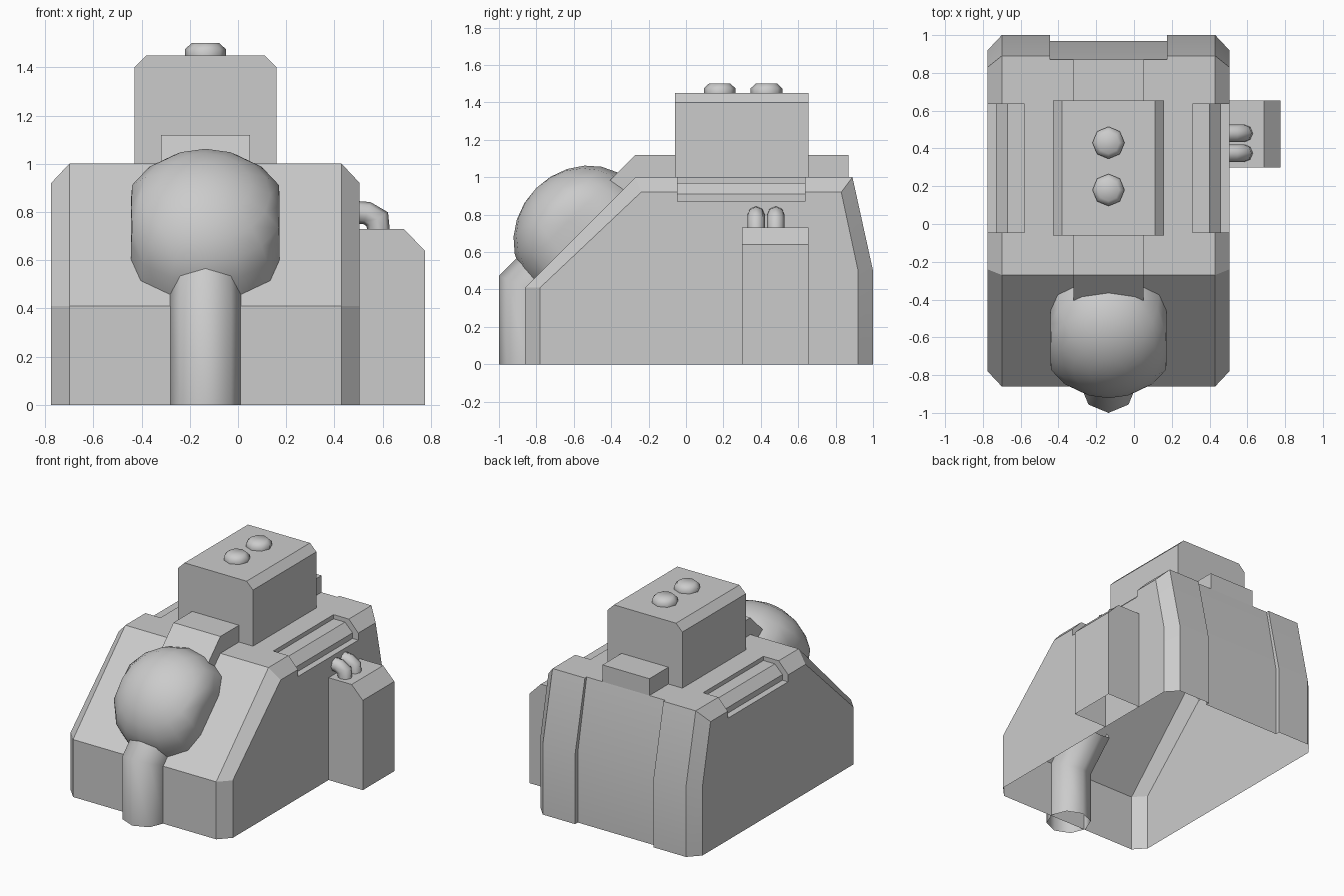
import bpy, bmesh, math
from mathutils import Vector, Matrix

if "Cube" in bpy.data.objects:
    bpy.data.objects.remove(bpy.data.objects["Cube"])

CX = -0.135  # symmetry plane of the main body


def finish(name, bm, angle=30, open_bottom=True):
    bmesh.ops.recalc_face_normals(bm, faces=bm.faces[:])
    if open_bottom:
        drop_bottom(bm)
    me = bpy.data.meshes.new(name)
    bm.to_mesh(me)
    bm.free()
    ob = bpy.data.objects.new(name, me)
    bpy.context.collection.objects.link(ob)
    smooth(ob, angle)
    return ob


def smooth(ob, angle):
    bpy.ops.object.select_all(action='DESELECT')
    ob.select_set(True)
    bpy.context.view_layer.objects.active = ob
    bpy.ops.object.shade_smooth_by_angle(angle=math.radians(angle))


def drop_bottom(bm):
    bm.normal_update()
    down = [f for f in bm.faces if f.normal.z < -0.5]
    bmesh.ops.delete(bm, geom=down, context='FACES')


def loft(rings, caps=True):
    """Skin closed rings of points, with end caps."""
    bm = bmesh.new()
    vs = [[bm.verts.new(p) for p in r] for r in rings]
    n = len(vs[0])
    for a, b in zip(vs, vs[1:]):
        for i in range(n):
            j = (i + 1) % n
            bm.faces.new((a[i], a[j], b[j], b[i]))
    if caps:
        bm.faces.new(vs[0])
        bm.faces.new(vs[-1])
    return bm


def prism_x(name, pts, x0, x1, **kw):
    return finish(name, loft([[(x, y, z) for y, z in pts] for x in (x0, x1)]), **kw)


def prism_y(name, pts, y0, y1, **kw):
    return finish(name, loft([[(x, y, z) for x, z in pts] for y in (y0, y1)]), **kw)


def tube(name, path, r, sides=8):
    """Mitred tube along a path lying in a vertical plane."""
    path = [Vector(p) for p in path]
    dirs = [(b - a).normalized() for a, b in zip(path, path[1:])]
    side = dirs[0].cross(dirs[-1]).normalized()
    rings = []
    for i, p in enumerate(path):
        d0, d1 = dirs[max(i - 1, 0)], dirs[min(i, len(dirs) - 1)]
        t = (d0 + d1).normalized()
        up = side.cross(t) / t.dot(d0)
        rings.append([p + r * (math.cos(a) * side + math.sin(a) * up)
                      for a in (2 * math.pi * k / sides for k in range(sides))])
    return finish(name, loft(rings, caps=False), angle=60, open_bottom=False)


# Main body: side profile with chamfered ends
outer = [(-0.86, 0), (-0.86, 0.41), (-0.27, 1.0), (0.89, 1.0), (1.0, 0.5), (1.0, 0)]
inner = [(-0.78, 0), (-0.78, 0.41), (-0.24, 0.92), (0.83, 0.92), (0.92, 0.5), (0.92, 0)]
stations = [(-0.775, inner), (-0.70, outer), (0.43, outer), (0.505, inner)]
body = finish("body", loft([[(x, y, z) for y, z in prof] for x, prof in stations]),
              open_bottom=False)

# Cutters: rear panel recess and the stepped groove on each upper edge
groove = [(0.31, 1.1), (0.31, 0.97), (0.40, 0.97), (0.46, 0.91),
          (0.46, 0.87), (0.6, 0.87), (0.6, 1.1)]
cutters = [prism_x("rear_recess_cutter",
                   [(0.85, 1.1), (0.87, 1.0), (0.97, 0.5), (0.97, -0.1), (1.2, -0.1), (1.2, 1.1)],
                   -0.445, 0.175, open_bottom=False)]
for label, s in (("right", 1), ("left", -1)):
    pts = [(x if s > 0 else 2 * CX - x, z) for x, z in groove]
    cutters.append(prism_y(label + "_groove_cutter", pts, -0.045, 0.635, open_bottom=False))
for c in cutters:
    c.hide_render = True
    m = body.modifiers.new("cut", 'BOOLEAN')
    m.operation, m.solver, m.object = 'DIFFERENCE', 'EXACT', c
bpy.context.view_layer.objects.active = body
for m in list(body.modifiers):
    bpy.ops.object.modifier_apply(modifier=m.name)
for c in cutters:
    bpy.data.objects.remove(c)

# The body is a shell, open underneath
bm = bmesh.new()
bm.from_mesh(body.data)
drop_bottom(bm)
bm.to_mesh(body.data)
bm.free()
smooth(body, 30)

# Upper block with chamfered long edges
prism_y("upper_block", [(-0.43, 1.0), (-0.43, 1.40), (-0.38, 1.45), (0.11, 1.45),
                        (0.16, 1.40), (0.16, 1.0)], -0.06, 0.655)

# Ridge running under the upper block and down the slope into the dome
prism_x("ridge", [(0.87, 1.0), (0.87, 1.12), (-0.27, 1.12), (-0.5, 0.89),
                  (-0.5, 0.77), (-0.27, 1.0)], -0.32, 0.05)

# Side box with chamfered outer top edge
prism_y("side_box", [(0.505, 0), (0.505, 0.73), (0.687, 0.73), (0.775, 0.64), (0.775, 0)],
        0.30, 0.655)

# Two small hoses from the body into the side box
for i, y in enumerate((0.375, 0.48)):
    tube("side_hose_%d" % (i + 1),
         [(0.47, y, 0.80), (0.535, y, 0.795), (0.578, y, 0.77), (0.585, y, 0.70)], 0.047)

# Front pipe bending back into the dome
tube("front_pipe", [(CX, -0.85, 0), (CX, -0.85, 0.41), (CX, -0.62, 0.64)], 0.15)

# Dome on the slope with flattened sides
bm = bmesh.new()
bmesh.ops.create_uvsphere(bm, u_segments=16, v_segments=12, radius=0.38)
bmesh.ops.delete(bm, geom=[v for v in bm.verts if v.co.z < -0.01], context='VERTS')
for v in bm.verts:
    v.co.x = max(-0.308, min(0.308, v.co.x))
    v.co.z *= 0.88
bm.transform(Matrix.Translation((CX, -0.565, 0.705)) @ Matrix.Rotation(math.radians(45), 4, 'X'))
finish("front_dome", bm, angle=60, open_bottom=False)

# Two studs on the upper block
for i, y in enumerate((0.18, 0.43)):
    rings = [[(CX + r * math.cos(k * math.pi / 4), y + r * math.sin(k * math.pi / 4), z)
              for k in range(8)] for r, z in ((0.085, 1.45), (0.085, 1.475), (0.058, 1.50))]
    finish("top_stud_%d" % (i + 1), loft(rings), angle=70)
